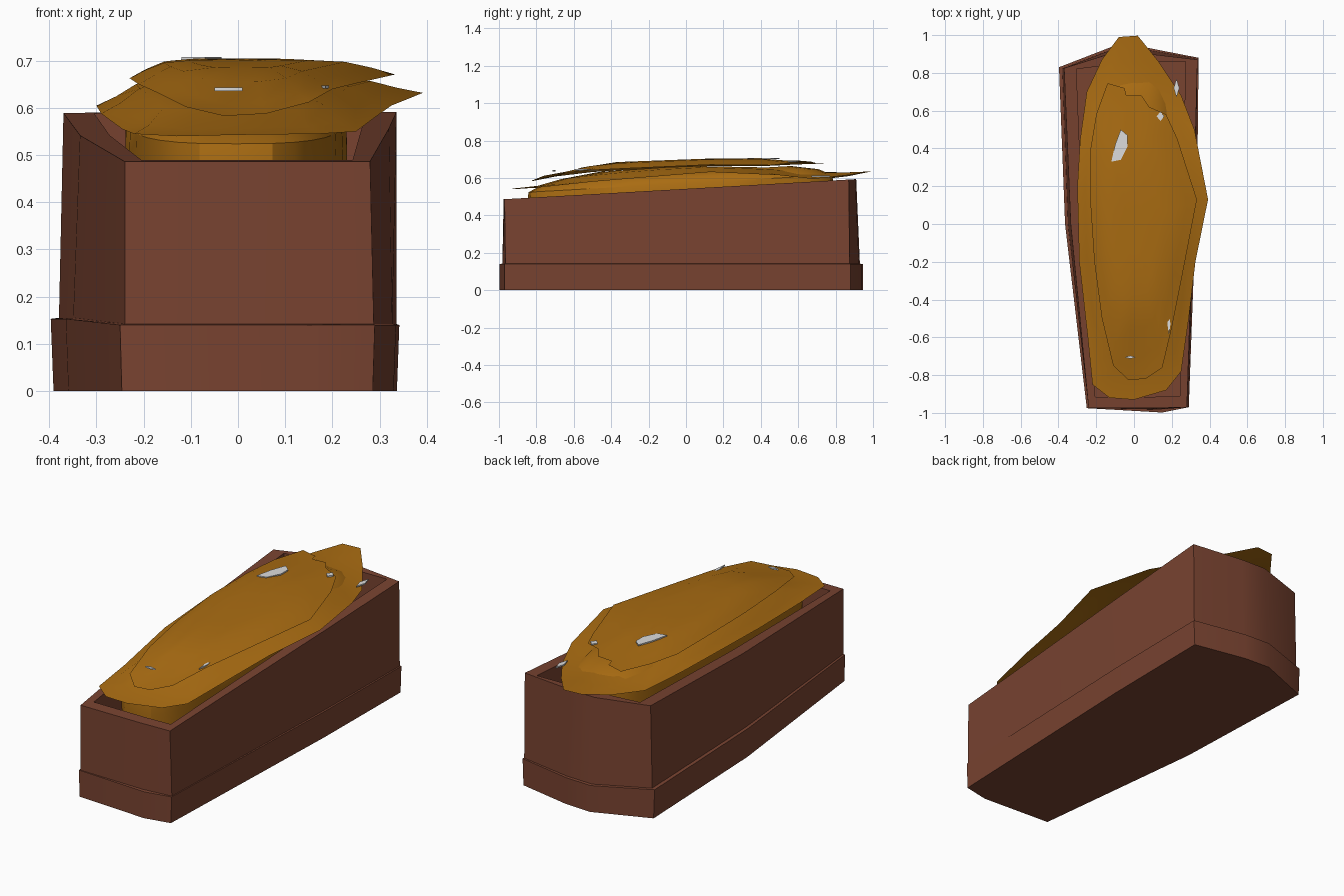
import bpy, math

if "Cube" in bpy.data.objects:
    bpy.data.objects.remove(bpy.data.objects["Cube"])


def material(name, rgb):
    m = bpy.data.materials.new(name)
    m.diffuse_color = (*rgb, 1)
    m.use_nodes = True
    m.node_tree.nodes["Principled BSDF"].inputs["Base Color"].default_value = m.diffuse_color
    return m


WOOD = material("reddish brown wood", (0.19, 0.056, 0.03))
GOLD = material("golden brown cloth", (0.40, 0.15, 0.006))
PALE = material("pale grey", (0.72, 0.72, 0.72))


def make(name, verts, faces, mat, angle=30):
    me = bpy.data.meshes.new(name)
    me.from_pydata(verts, [], faces)
    me.materials.append(mat)
    ob = bpy.data.objects.new(name, me)
    bpy.context.collection.objects.link(ob)
    bpy.ops.object.select_all(action='DESELECT')
    ob.select_set(True)
    bpy.context.view_layer.objects.active = ob
    bpy.ops.object.shade_smooth_by_angle(angle=math.radians(angle))
    return ob


def loft(name, rings, mat, bottom=True, top=True, angle=30):
    """Bridge counter-clockwise rings listed from the bottom up."""
    n = len(rings[0])
    verts = [p for r in rings for p in r]
    faces = []
    for k in range(len(rings) - 1):
        for i in range(n):
            j = (i + 1) % n
            faces.append((k*n + i, k*n + j, k*n + n + j, k*n + n + i))
    if bottom:
        faces.append(tuple(reversed(range(n))))
    if top:
        faces.append(tuple(range((len(rings) - 1) * n, len(rings) * n)))
    return make(name, verts, faces, mat, angle)


def interp(table, t):
    if t <= table[0][0]:
        return table[0][1]
    for (a, u), (b, v) in zip(table, table[1:]):
        if t <= b:
            return u + (v - u) * (t - a) / (b - a)
    return table[-1][1]


def rim(y):
    return 0.542 + 0.057 * y


# Box plan outlines: front corners, right side, back, left side
PLINTH = [(-.25, -.975), (.15, -.998), (.29, -.97), (.335, .25),
          (.342, .88), (.05, .937), (-.1, .945), (-.397, .83), (-.365, 0)]
WALL_LOW = [(-.24, -.975), (.13, -.982), (.288, -.965), (.327, .25),
            (.336, .875), (.05, .925), (-.1, .93), (-.38, .825), (-.35, 0)]
WALL_TOP = [(-.24, -.975), (.1, -.975), (.28, -.97), (.32, .25),
            (.336, .87), (.04, .905), (-.1, .91), (-.37, .825), (-.335, 0)]
INNER = [(-.205, -.915), (.1, -.915), (.243, -.91), (.262, .25),
         (.272, .86), (.04, .855), (-.1, .845), (-.305, .82), (-.272, 0)]

# Plinth
loft("plinth", [[(x * .985, y, 0) for x, y in PLINTH],
                [(x, y, .14 if x > -.3 else .153) for x, y in PLINTH],
                [(x, y, .142 if x > -.3 else .155) for x, y in WALL_LOW]], WOOD)

# Open box with sloping rim and recessed floor
loft("open_box", [[(x, y, .135) for x, y in WALL_LOW],
                  [(x, y, rim(y)) for x, y in WALL_TOP],
                  [(x, y, rim(y)) for x, y in INNER],
                  [(x, y, .18) for x, y in INNER]], WOOD, angle=25)

# Filling that rises out of the box
N = 28


def oval(s, zf, cut=0.0):
    ring = []
    for i in range(N):
        a = 2 * math.pi * i / N
        c, sn = math.cos(a), math.sin(a)
        px = math.copysign(abs(c) ** .7, c)
        py = math.copysign(abs(sn) ** .7, sn)
        y = -.03 + .82 * py * s
        x = -.004 + (.235 + .012 * py) * px * s - cut * px
        ring.append((x, y, zf(y)))
    return ring


loft("filling", [oval(.98, lambda y: .19),
                 oval(1.0, lambda y: rim(y) - .03),
                 oval(.99, lambda y: rim(y) + .03),
                 oval(.9, lambda y: rim(y) + .065),
                 oval(.72, lambda y: rim(y) + .09)], GOLD)

# Lower ragged sheet: x, y, z around the edge
LOWER = [(-.13, -.92, .54), (0, -.93, .543), (.17, -.88, .545), (.25, -.78, .55),
         (.29, -.5, .58), (.325, -.2, .605), (.392, .13, .632), (.32, .5, .615),
         (.25, .68, .595), (.13, .86, .615), (.02, .997, .635), (-.08, .99, .635),
         (-.17, .87, .61), (-.25, .7, .59), (-.285, .45, .60), (-.3, .2, .605),
         (-.29, -.2, .588), (-.245, -.6, .555), (-.22, -.85, .545)]
CREST_LOW = [(-.9, .55), (-.75, .595), (-.5, .63), (0, .665), (.5, .655), (.8, .62), (1, .62)]


def sheet(name, edge, crest, steps):
    rings = []
    for s, w in steps:
        r = []
        for x, y, z in edge:
            px, py = x * s, y * s
            r.append((px, py, z * (1 - w) + interp(crest, py) * w))
        rings.append(r)
    return loft(name, rings, GOLD, bottom=False, angle=40)


sheet("lower_sheet", LOWER, CREST_LOW, [(1, 0), (.86, .35), (.72, .8), (.5, 1)])

# Upper ragged sheet draped over the crown
UPPER = [(-.03, -.825, .583), (.06, -.82, .588), (.15, -.76, .612), (.2, -.55, .64),
         (.25, -.3, .652), (.333, .13, .671), (.23, .45, .668), (.17, .58, .682),
         (.08, .62, .692), (.04, .68, .686), (-.04, .68, .682), (-.05, .72, .68),
         (-.14, .745, .678), (-.2, .58, .672), (-.23, .4, .663), (-.23, .1, .663),
         (-.21, -.2, .65), (-.17, -.5, .632), (-.11, -.75, .602)]
CREST_UP = [(-.85, .58), (-.65, .658), (-.4, .684), (.1, .703), (.4, .706), (.75, .68)]
sheet("upper_sheet", UPPER, CREST_UP, [(1, 0), (.85, .45), (.68, .85), (.45, 1), (.2, 1)])

# Pale patches showing through the cloth
PATCH = [(-.12, .33), (-.07, .34), (-.035, .41), (-.035, .47), (-.07, .5), (-.1, .42)]
loft("pale_patch", [[(x, y, .701) for x, y in PATCH],
                    [(x, y, .708) for x, y in PATCH]], PALE)
for k, (x, y, dx, dy, z) in enumerate([(-.02, -.705, .03, .008, .64),
                                       (.185, -.53, .008, .06, .645),
                                       (.14, .57, .02, .025, .689),
                                       (.225, .72, .015, .05, .61)]):
    P = [(x - dx, y), (x, y - dy), (x + dx, y), (x, y + dy)]
    loft(f"pale_sliver_{k}", [[(a, b, z - .004) for a, b in P],
                              [(a, b, z + .003) for a, b in P]], PALE)
